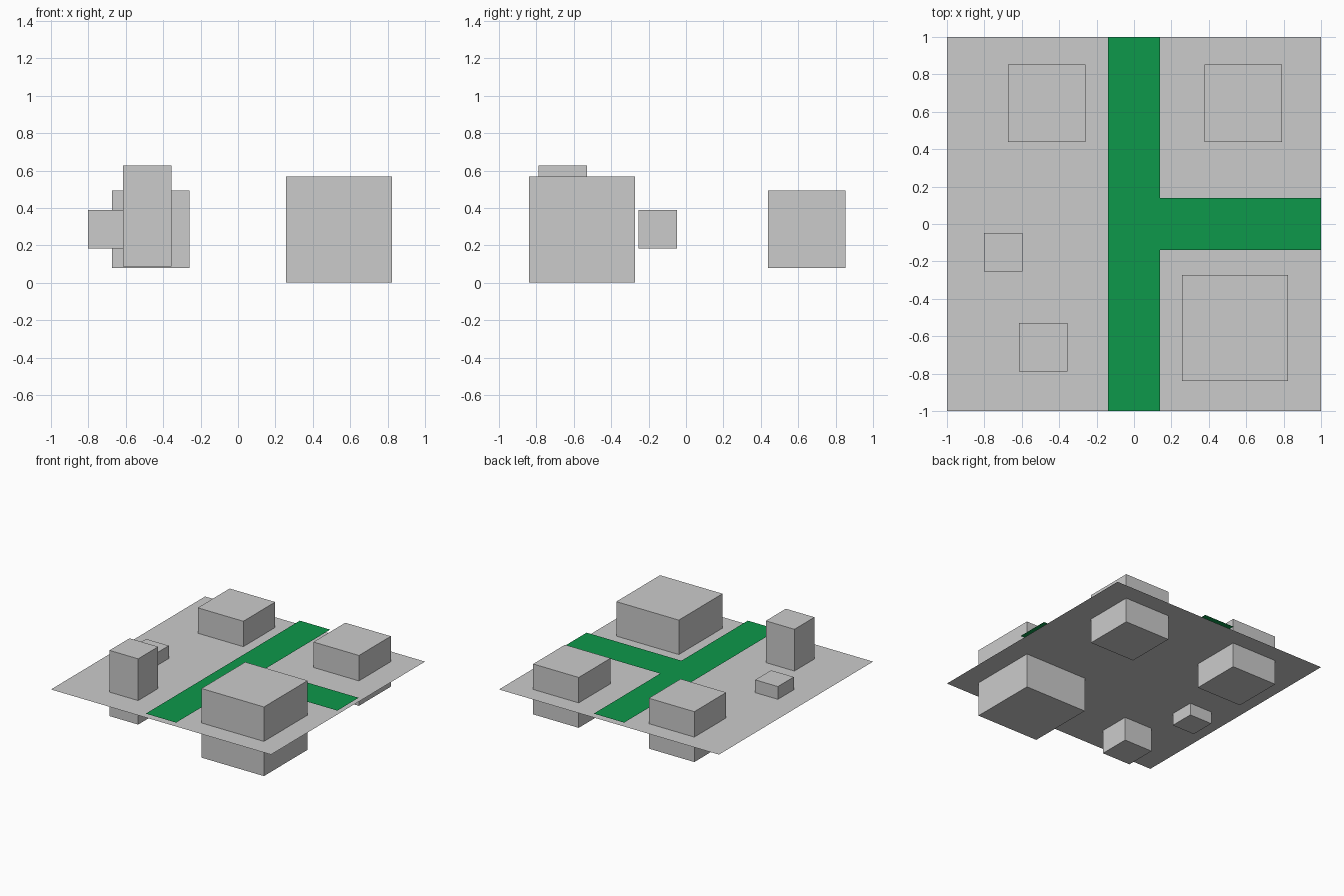
import bpy, bmesh

if "Cube" in bpy.data.objects:
    bpy.data.objects.remove(bpy.data.objects["Cube"])

GROUND_Z = 0.285
ROAD_Z = GROUND_Z + 0.032
HALF_ROAD = 0.138


def flat(name, points, z):
    """Single flat polygon facing up."""
    bm = bmesh.new()
    bm.faces.new([bm.verts.new((x, y, z)) for x, y in points])
    mesh = bpy.data.meshes.new(name)
    bm.to_mesh(mesh)
    bm.free()
    obj = bpy.data.objects.new(name, mesh)
    bpy.context.collection.objects.link(obj)
    return obj


def box(name, center, size):
    bpy.ops.mesh.primitive_cube_add(size=1, location=center)
    obj = bpy.context.object
    obj.name = name
    obj.scale = size
    bpy.ops.object.transform_apply(location=False, rotation=False, scale=True)
    return obj


# Ground sheet
flat("ground", [(-1, -1), (1, -1), (1, 1), (-1, 1)], GROUND_Z)

# T-shaped road hovering just above the ground
r = HALF_ROAD
road = flat("road", [(-r, -1), (r, -1), (r, -r), (1, -r),
                     (1, r), (r, r), (r, 1), (-r, 1)], ROAD_Z)
green = bpy.data.materials.new("green")
green.diffuse_color = (0.004, 0.314, 0.07, 1)
green.use_nodes = True
green.node_tree.nodes["Principled BSDF"].inputs["Base Color"].default_value = green.diffuse_color
road.data.materials.append(green)

# Buildings, sunk through the ground: name, centre, width, height
buildings = [
    ("back_left_building", (-0.466, 0.646, 0.287), 0.414, 0.414),
    ("back_right_building", (0.585, 0.646, 0.287), 0.414, 0.414),
    ("large_building", (0.540, -0.556, 0.284), 0.568, 0.568),
    ("tower", (-0.486, -0.658, 0.358), 0.260, 0.540),
    ("small_building", (-0.698, -0.152, 0.287), 0.206, 0.206),
]
for name, center, width, height in buildings:
    box(name, center, (width, width, height))
